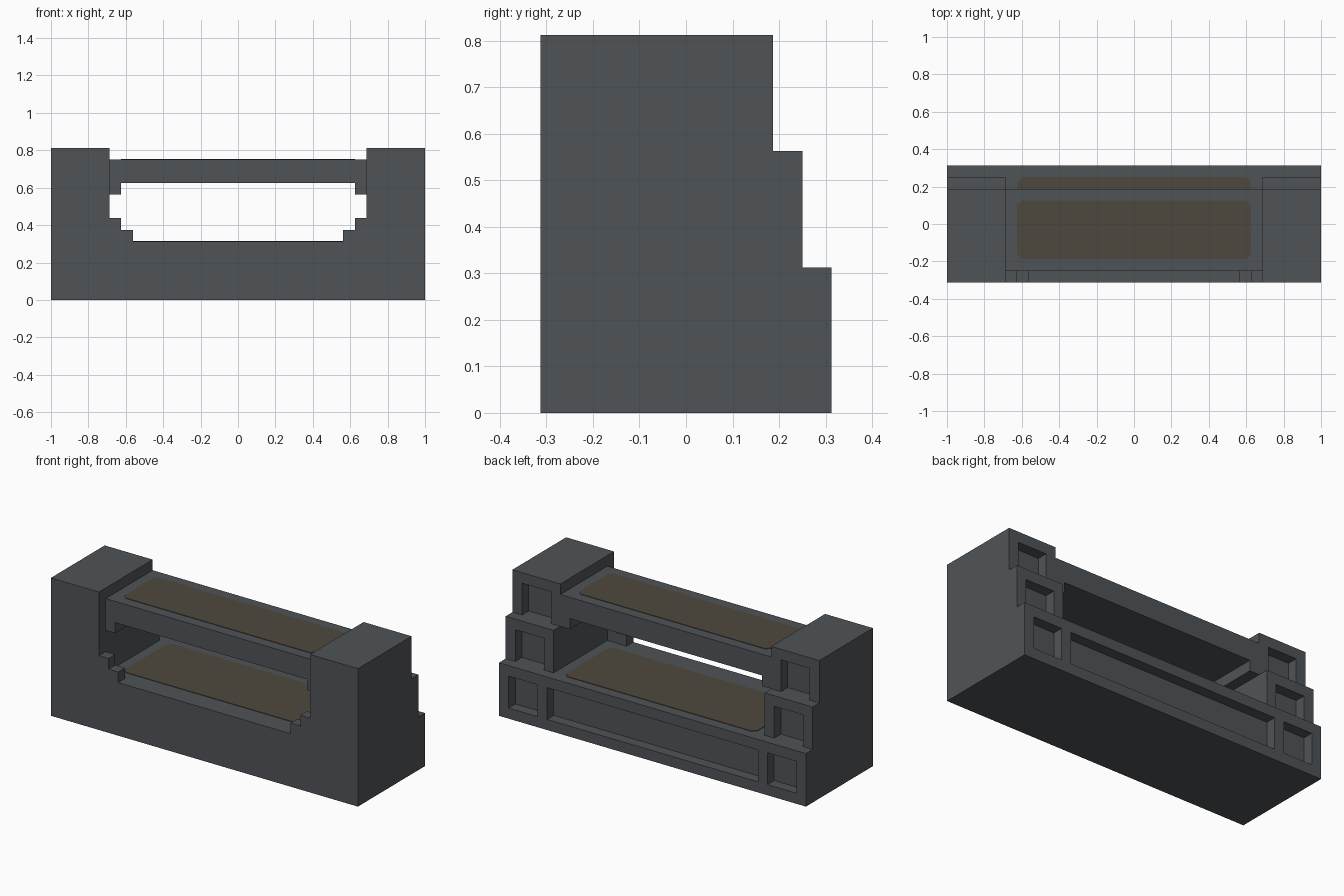
import bpy, bmesh

if "Cube" in bpy.data.objects:
    bpy.data.objects.remove(bpy.data.objects["Cube"])

U = 1 / 16  # all parts sit on a sixteenth grid


def material(name, rgb):
    m = bpy.data.materials.new(name)
    m.diffuse_color = (*rgb, 1)
    m.use_nodes = True
    m.node_tree.nodes["Principled BSDF"].inputs["Base Color"].default_value = m.diffuse_color
    return m


GREY = material("slate grey", (0.080, 0.088, 0.097))
BROWN = material("dull brown", (0.078, 0.066, 0.048))


def prism(name, profile, axis, lo, hi, mat=GREY):
    """Extrude a 2D outline along an axis, in grid units."""
    def place(a, b, c):
        p = {"x": (c, a, b), "y": (a, c, b), "z": (a, b, c)}[axis]
        return [v * U for v in p]
    bm = bmesh.new()
    face = bm.faces.new([bm.verts.new(place(a, b, lo)) for a, b in profile])
    new = bmesh.ops.extrude_face_region(bm, geom=[face])["geom"]
    shift = [v * U for v in {"x": (hi - lo, 0, 0), "y": (0, hi - lo, 0), "z": (0, 0, hi - lo)}[axis]]
    bmesh.ops.translate(bm, vec=shift, verts=[g for g in new if isinstance(g, bmesh.types.BMVert)])
    bmesh.ops.recalc_face_normals(bm, faces=bm.faces)
    mesh = bpy.data.meshes.new(name)
    bm.to_mesh(mesh)
    bm.free()
    mesh.materials.append(mat)
    ob = bpy.data.objects.new(name, mesh)
    bpy.context.collection.objects.link(ob)
    return ob


def box(name, x0, x1, y0, y1, z0, z1, mat=GREY):
    return prism(name, [(x0, y0), (x1, y0), (x1, y1), (x0, y1)], "z", z0, z1, mat)


def cut(ob, *bounds):
    """Carve a box-shaped recess out of an object."""
    cutter = box("recess_cutter", *bounds)
    cutter.hide_render = True
    mod = ob.modifiers.new("recess", "BOOLEAN")
    mod.operation, mod.solver, mod.object = "DIFFERENCE", "EXACT", cutter
    bpy.context.view_layer.update()
    mesh = bpy.data.meshes.new_from_object(ob.evaluated_get(bpy.context.evaluated_depsgraph_get()))
    ob.modifiers.clear()
    ob.data = mesh
    bpy.data.objects.remove(cutter)


def inlay(name, x, y0, y1, z):
    """Thin plate with clipped corners."""
    c = 0.4
    outline = [(-x + c, y0), (x - c, y0), (x, y0 + c), (x, y1 - c),
               (x - c, y1), (-x + c, y1), (-x, y1 - c), (-x, y0 + c)]
    prism(name, outline, "z", z, z + 0.05, BROWN)


# Base block with a long recess and two square ones in the back
base = box("base", -16, 16, -5, 5, 0, 5)
for x0, x1 in ((-15, -12), (-11, 11), (12, 15)):
    cut(base, x0, x1, 4, 6, 1, 4)

for side, label in ((-1, "left"), (1, "right")):
    def span(a, b):
        return sorted((side * a, side * b))

    # End tower, stepped at the back, with a square recess in each tier
    tower = prism(label + "_tower", [(-5, 5), (4, 5), (4, 9), (3, 9), (3, 13), (-5, 13)],
                  "x", *span(11, 16))
    cut(tower, *span(12, 15), 3, 6, 4, 8)
    cut(tower, *span(12, 15), 2, 6, 9, 12)

    # Stepped front corner
    steps = [(11, 5), (9, 5), (9, 6), (10, 6), (10, 7), (11, 7)]
    prism(label + "_front_step", [(side * x, z) for x, z in steps], "y", -5, -4)

    # Bracket under the shelf
    box(label + "_bracket", *span(10, 11), -4, 3, 9, 10)

# Upper shelf between the towers
box("shelf", -11, 11, -4, 3, 10, 12)

# Brown inlays on the shelf and the base
inlay("shelf_inlay", 10, -3, 2, 12)
inlay("base_inlay", 10, -3, 4, 5)
